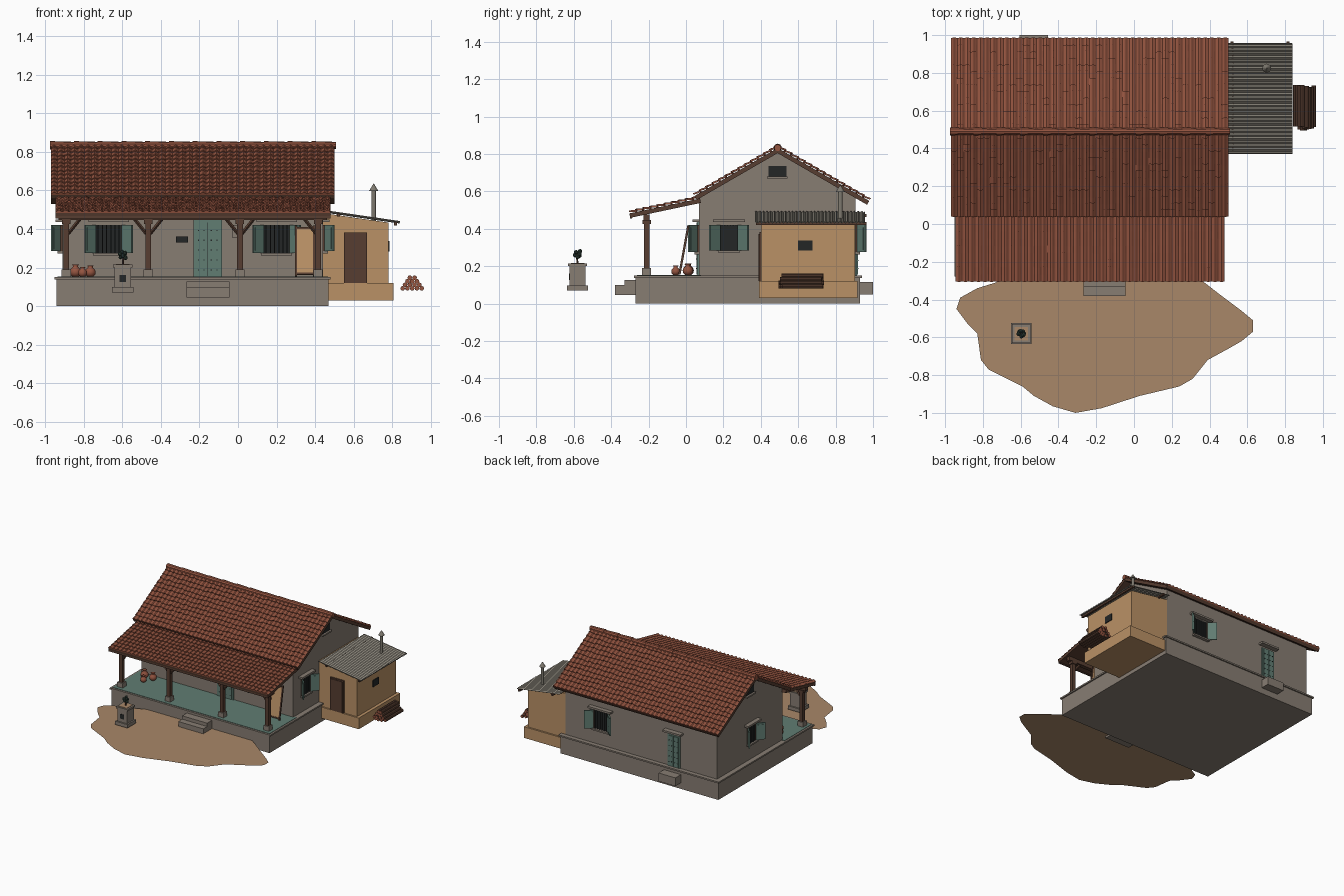
import bpy, bmesh, math, random
from mathutils import Matrix, Vector

random.seed(4)
if "Cube" in bpy.data.objects:
    bpy.data.objects.remove(bpy.data.objects["Cube"])


def material(name, *srgb):
    lin = [c / 12.92 if c < 0.04 else ((c + 0.055) / 1.055) ** 2.4 for c in srgb] + [1]
    m = bpy.data.materials.new(name)
    m.use_nodes = True
    m.diffuse_color = lin
    m.node_tree.nodes["Principled BSDF"].inputs["Base Color"].default_value = lin
    return m


STONE = material("grey plaster", 0.53, 0.49, 0.45)
TAN = material("mud plaster", 0.73, 0.57, 0.40)
EARTH = material("earth", 0.66, 0.53, 0.41)
TILE = material("terracotta", 0.58, 0.33, 0.25)
WOOD = material("dark wood", 0.34, 0.24, 0.19)
TEAL = material("teal paint", 0.38, 0.49, 0.45)
DARK = material("near black", 0.14, 0.15, 0.15)
METAL = material("tin sheet", 0.50, 0.48, 0.44)
LEAF = material("leaf", 0.20, 0.27, 0.24)
ID = Matrix.Identity(4)


def make(name, bm, mats, M=ID, smooth=False):
    bmesh.ops.transform(bm, matrix=M, verts=bm.verts)
    me = bpy.data.meshes.new(name)
    bm.to_mesh(me)
    bm.free()
    for m in mats if isinstance(mats, list) else [mats]:
        me.materials.append(m)
    for p in me.polygons:
        p.use_smooth = smooth
    ob = bpy.data.objects.new(name, me)
    bpy.context.collection.objects.link(ob)
    return ob


def box(name, x, y, z, mat, M=ID):
    bm = bmesh.new()
    size = [b - a for a, b in (x, y, z)]
    mid = [(a + b) / 2 for a, b in (x, y, z)]
    bmesh.ops.create_cube(bm, size=1, matrix=Matrix.Translation(mid) @ Matrix.Diagonal(size + [1]))
    return make(name, bm, mat, M)


def prism(name, pts, lo, hi, axis, mat):
    """Extrude a closed outline along x or y."""
    bm = bmesh.new()
    place = (lambda p, d: (d, p[0], p[1])) if axis == "x" else (lambda p, d: (p[0], d, p[1]))
    f = bm.faces.new([bm.verts.new(place(p, lo)) for p in pts])
    ext = bmesh.ops.extrude_face_region(bm, geom=[f])["geom"]
    move = Vector(place((0, 0), hi - lo))
    bmesh.ops.translate(bm, vec=move, verts=[v for v in ext if isinstance(v, bmesh.types.BMVert)])
    bmesh.ops.recalc_face_normals(bm, faces=bm.faces)
    return make(name, bm, mat)


def rod(name, a, b, r, mats, r2=None, n=8, smooth=False):
    a, b = Vector(a), Vector(b)
    bm = bmesh.new()
    bmesh.ops.create_cone(bm, cap_ends=True, segments=n, radius1=r, radius2=r if r2 is None else r2,
                          depth=(b - a).length)
    if isinstance(mats, list):
        for f in bm.faces:
            f.material_index = int(abs(f.normal.z) > 0.9)
    M = Matrix.Translation((a + b) / 2) @ (b - a).to_track_quat("Z", "Y").to_matrix().to_4x4()
    return make(name, bm, mats, M, smooth)


def tiled_slope(name, x0, x1, eave, ridge, rows, cols):
    """Overlapping rows of curved tiles on a plank deck."""
    e, d = Vector((0, *eave)), Vector((0, *ridge)) - Vector((0, *eave))
    n = Vector((0, -d.z, d.y)) if d.y > 0 else Vector((0, d.z, -d.y))
    n.normalize()
    steps = 6
    bm = bmesh.new()
    for r in range(rows):
        jitter = [random.uniform(-0.12, 0.12) if r else 0 for _ in range(cols + 1)]
        prev = None
        for i in range(cols * steps + 1):
            x = Vector((x0 + (x1 - x0) * i / (cols * steps), 0, 0))
            wave = 0.0045 * (1 - math.cos(math.tau * i / steps))
            low = e + d * ((r + jitter[i // steps]) / rows) + x
            top = e + d * min(1, (r + 1.15) / rows) + x
            line = [bm.verts.new(p) for p in (low, low + n * (wave + 0.008), top + n * wave)]
            if prev:
                for k in (0, 1):
                    bm.faces.new((prev[k], line[k], line[k + 1], prev[k + 1]))
            prev = line
    if d.y < 0:
        bmesh.ops.reverse_faces(bm, faces=bm.faces)
    make(name + "_tiles", bm, TILE)
    deck = [p - n * t for t, p in ((0, e), (0, e + d), (0.024, e + d), (0.024, e))]
    prism(name + "_deck", [(p.y, p.z) for p in deck], x0, x1, "x", WOOD)


def wall_frame(x, y, angle):
    return Matrix.Translation((x, y, 0)) @ Matrix.Rotation(math.radians(angle), 4, "Z")


def window(name, M, w, h0=0.275, h1=0.42, leaf=0.07):
    """Barred window with open shutters; the local outside is -y."""
    box(name + "_opening", (-w, w), (-0.004, 0.004), (h0, h1), DARK, M)
    for s in (-1, 1):
        box(name + "_jamb", sorted((s * w, s * (w + 0.01))), (-0.012, 0.004), (h0, h1), WOOD, M)
        H = M @ Matrix.Translation((s * (w + 0.004), -0.01, 0)) @ Matrix.Rotation(-s * 0.7, 4, "Z")
        box(name + "_shutter", sorted((0, s * leaf)), (-0.005, 0.005), (h0, h1), TEAL, H)
        for z in (h0 + 0.012, h1 - 0.072):
            box(name + "_shutter_panel", sorted((s * 0.01, s * (leaf - 0.01))), (-0.008, 0.008),
                (z, z + 0.06), TEAL, H)
    for i in range(6):
        x = w * (i - 2.5) / 3
        box(name + "_bar", (x - 0.003, x + 0.003), (-0.012, -0.006), (h0, h1), DARK, M)
    box(name + "_header", (-w - 0.04, w + 0.04), (-0.035, 0), (h1 + 0.015, h1 + 0.03), STONE, M)
    box(name + "_sill", (-w - 0.015, w + 0.015), (-0.025, 0), (h0 - 0.012, h0), STONE, M)


def door(name, M, w, top):
    """Two studded leaves in a painted frame."""
    box(name + "_frame", (-w, w), (-0.008, 0.004), (0.15, top), TEAL, M)
    for s in (-1, 1):
        box(name + "_leaf", sorted((s * 0.002, s * (w - 0.012))), (-0.014, 0), (0.155, top - 0.012), TEAL, M)
        for k in range(5):
            z = 0.185 + k * (top - 0.22) / 4.4
            for x in (0.25, 0.65):
                x *= s * w
                box(name + "_stud", (x - 0.003, x + 0.003), (-0.017, -0.012), (z, z + 0.006), DARK, M)
    box(name + "_gap", (-0.002, 0.002), (-0.011, 0), (0.155, top - 0.012), DARK, M)


# Plinth, verandah floor and steps
box("plinth", (-0.94, 0.47), (-0.27, 0.93), (0, 0.14), STONE)
box("plinth_lip", (-0.95, 0.48), (-0.278, 0.94), (0.138, 0.15), STONE)
box("verandah_floor", (-0.935, 0.465), (-0.262, 0.08), (0.146, 0.153), TEAL)
box("lower_step", (-0.267, -0.044), (-0.38, -0.27), (0.045, 0.1), STONE)
box("upper_step", (-0.267, -0.044), (-0.33, -0.27), (0.09, 0.127), STONE)
box("back_step", (-0.605, -0.455), (0.93, 1.0), (0.048, 0.115), STONE)

# House walls with gables
prism("house_walls", [(0.07, 0.14), (0.905, 0.14), (0.905, 0.567), (0.49, 0.805), (0.07, 0.565)],
      -0.91, 0.44, "x", STONE)
for x, a in ((0.44, 90), (-0.91, -90)):
    M = wall_frame(x, 0.488, a)
    box("gable_vent", (-0.048, 0.048), (-0.005, 0.004), (0.68, 0.735), DARK, M)
    box("gable_vent_sill", (-0.055, 0.055), (-0.02, 0), (0.668, 0.68), STONE, M)

# Main roof, ridge and verandah roof
tiled_slope("main_roof_front", -0.97, 0.5, (0.045, 0.575), (0.49, 0.832), 13, 42)
tiled_slope("main_roof_back", -0.97, 0.5, (0.98, 0.549), (0.49, 0.832), 14, 42)
tiled_slope("verandah_roof", -0.945, 0.48, (-0.303, 0.482), (0.075, 0.562), 10, 41)
for i in range(12):
    x = -0.973 + i * 0.123
    rod("ridge_tile", (x, 0.49, 0.833), (x + 0.128, 0.49, 0.833), 0.022, TILE, 0.018, 10)
box("verandah_fascia", (-0.945, 0.48), (-0.3, -0.288), (0.455, 0.484), WOOD)
box("verandah_beam", (-0.93, 0.46), (-0.226, -0.194), (0.445, 0.477), WOOD)

# Posts with stone feet, capitals and braces
posts = (-0.89, -0.465, 0.01, 0.415)
for x in posts:
    box("post_foot", (x - 0.024, x + 0.024), (-0.234, -0.186), (0.15, 0.19), STONE)
    box("post", (x - 0.015, x + 0.015), (-0.225, -0.195), (0.19, 0.45), WOOD)
    box("post_capital", (x - 0.022, x + 0.022), (-0.232, -0.188), (0.425, 0.446), WOOD)
    for s in (-1, 1):
        if (x, s) not in ((posts[0], -1), (posts[-1], 1)):
            rod("post_brace", (x + s * 0.01, -0.21, 0.375), (x + s * 0.07, -0.21, 0.45), 0.009, WOOD, n=4)

# Windows and doors
window("front_left_window", wall_frame(0.2, 0.07, 0), 0.065)
window("front_right_window", wall_frame(-0.67, 0.07, 0), 0.065)
window("east_window", wall_frame(0.44, 0.23, 90), 0.045, 0.285)
window("west_window", wall_frame(-0.91, 0.47, -90), 0.045, 0.285)
window("back_window", wall_frame(0.12, 0.905, 180), 0.06)
door("front_door", wall_frame(-0.157, 0.07, 0), 0.074, 0.445)
door("back_door", wall_frame(-0.53, 0.905, 180), 0.055, 0.41)
box("back_door_header", (-0.61, -0.45), (0.9, 0.945), (0.425, 0.44), STONE)
box("wall_plate", (-0.32, -0.26), (0.062, 0.071), (0.33, 0.362), DARK)
box("meter_box", (-0.03, 0), (0.055, 0.071), (0.355, 0.42), STONE)

# Lean-to shed
box("shed_base", (0.44, 0.805), (0.39, 0.917), (0.03, 0.12), TAN)
prism("shed_walls", [(0.44, 0.11), (0.78, 0.11), (0.78, 0.433), (0.44, 0.482)], 0.402, 0.903, "y", TAN)
box("shed_door_frame", (0.548, 0.668), (0.392, 0.403), (0.12, 0.382), WOOD)
box("shed_door", (0.558, 0.658), (0.388, 0.4), (0.12, 0.372), WOOD)
box("shed_window", (0.776, 0.786), (0.6, 0.675), (0.283, 0.337), DARK)
bm = bmesh.new()
prev = None
for i in range(30 * 4 + 1):
    y, z = 0.37 + 0.585 * i / 120, 0.004 * math.sin(i * math.pi / 2)
    line = [bm.verts.new((0.46, y, 0.492 + z)), bm.verts.new((0.838, y, 0.437 + z))]
    if prev:
        bm.faces.new((prev[0], prev[1], line[1], line[0]))
    prev = line
make("shed_roof", bm, METAL).modifiers.new("thickness", "SOLIDIFY").thickness = 0.005
for x, z in ((0.52, 0.472), (0.815, 0.427)):
    box("shed_purlin", (x - 0.008, x + 0.008), (0.375, 0.965), (z - 0.008, z + 0.008), WOOD)
rod("flue_pipe", (0.703, 0.825, 0.44), (0.703, 0.825, 0.605), 0.012, METAL, n=12, smooth=False)
rod("flue_cap", (0.703, 0.825, 0.597), (0.703, 0.825, 0.635), 0.024, METAL, 0.001, 12)

# Log pile
for row in range(4):
    for k in range(5 - row):
        x, s = 0.853 + 0.0247 * (k + row / 2), random.uniform(-0.012, 0.012)
        z = 0.092 + row * 0.0185
        rod("log", (x, 0.505 + s, z), (x, 0.725 + s, z), 0.0122, [WOOD, TILE])

# Water pots
for x, y, r in ((-0.842, 0.012, 0.03), (-0.805, -0.055, 0.024), (-0.765, 0.01, 0.028)):
    bm = bmesh.new()
    prof = [(0, 0), (0.5, 0), (0.9, 0.4), (1, 0.85), (0.85, 1.35), (0.45, 1.7), (0.45, 1.9), (0.62, 2.1), (0.4, 2.08), (0, 1.7)]
    vs = [bm.verts.new((a * r, 0, b * r)) for a, b in prof]
    es = [bm.edges.new(p) for p in zip(vs, vs[1:])]
    bmesh.ops.spin(bm, geom=vs + es, axis=(0, 0, 1), cent=(0, 0, 0), angle=math.tau, steps=16)
    bmesh.ops.remove_doubles(bm, verts=bm.verts, dist=0.0002)
    bmesh.ops.recalc_face_normals(bm, faces=bm.faces)
    make("water_pot", bm, TILE, Matrix.Translation((x, y, 0.152)), True)

# Woven cot leaning upright
C = Matrix.Translation((0.347, -0.035, 0.155)) @ Matrix.Rotation(-0.18, 4, "X")
box("cot_weave", (-0.045, 0.045), (-0.003, 0.003), (0.012, 0.255), TAN, C)
for s in (-1, 1):
    box("cot_side_rail", (s * 0.046 - 0.005, s * 0.046 + 0.005), (-0.006, 0.006), (0, 0.265), WOOD, C)
    box("cot_end_rail", (-0.046, 0.046), (-0.006, 0.006), (0.128 + s * 0.12, 0.138 + s * 0.12), WOOD, C)

# Planter shrine in the yard
P = Matrix.Translation((-0.597, -0.58, 0))
for part, w, z in (("base", 0.055, (0.07, 0.098)), ("body", 0.043, (0.098, 0.2)), ("rim", 0.05, (0.2, 0.215))):
    box("planter_" + part, (-w, w), (-w, w), z, STONE, P)
box("planter_soil", (-0.036, 0.036), (-0.036, 0.036), (0.214, 0.218), EARTH, P)
box("planter_niche", (-0.016, 0.016), (-0.046, -0.04), (0.125, 0.162), DARK, P)
rod("plant_stem", (-0.597, -0.58, 0.215), (-0.592, -0.585, 0.27), 0.005, WOOD)
for i in range(7):
    bm = bmesh.new()
    bmesh.ops.create_icosphere(bm, subdivisions=1, radius=0.013)
    a = i * 2.4
    make("plant_leaves", bm, LEAF, P @ Matrix.Translation((0.014 * math.cos(a), 0.014 * math.sin(a), 0.25 + i * 0.005)))

# Bare earth yard
yard = [(-.94, -.45), (-.92, -.39), (-.83, -.34), (-.7, -.3), (-.6, -.26), (.3, -.26), (.36, -.3), (.45, -.37),
        (.57, -.46), (.63, -.51), (.63, -.57), (.57, -.62), (.5, -.66), (.39, -.72), (.31, -.82), (.24, -.86),
        (.03, -.91), (-.17, -.975), (-.31, -1), (-.43, -.965), (-.53, -.91), (-.59, -.86), (-.77, -.77),
        (-.81, -.72), (-.82, -.65), (-.83, -.58), (-.88, -.53)]
bm = bmesh.new()
bm.faces.new([bm.verts.new((x, y, 0.06)) for x, y in reversed(yard)])
make("earth_yard", bm, EARTH)
